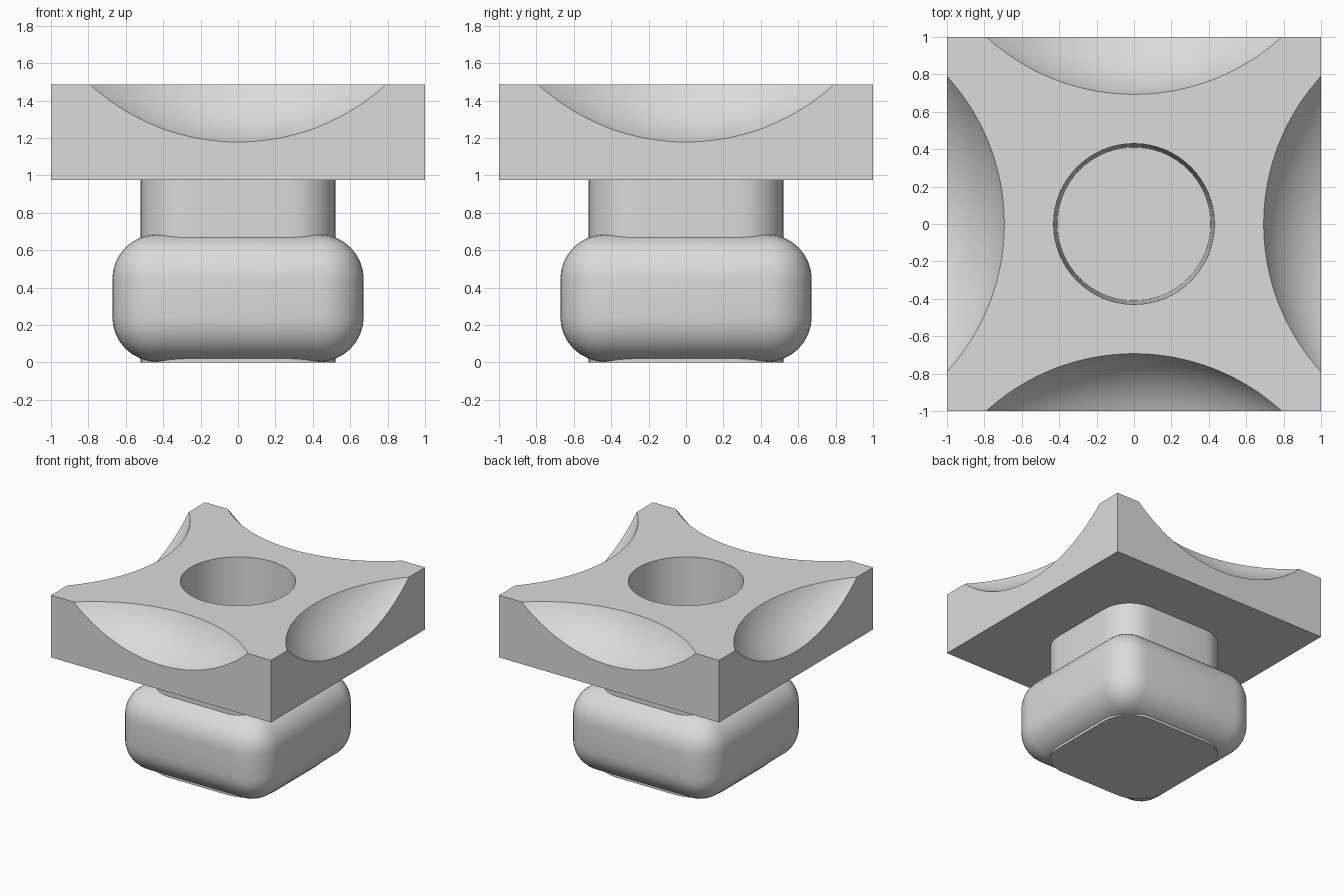
import bpy, bmesh, math
from mathutils import Matrix

if "Cube" in bpy.data.objects:
    bpy.data.objects.remove(bpy.data.objects["Cube"])

grey = bpy.data.materials.new("light grey")
grey.diffuse_color = (0.71, 0.71, 0.71, 1)
grey.use_nodes = True
grey.node_tree.nodes["Principled BSDF"].inputs["Base Color"].default_value = grey.diffuse_color


def make(name, bm, helper=False):
    bmesh.ops.recalc_face_normals(bm, faces=bm.faces)
    mesh = bpy.data.meshes.new(name)
    bm.to_mesh(mesh)
    bm.free()
    mesh.materials.append(grey)
    obj = bpy.data.objects.new(name, mesh)
    bpy.context.collection.objects.link(obj)
    obj.hide_render = helper
    if helper:
        obj.hide_set(True)
    return obj


def box(half, z0, z1):
    bm = bmesh.new()
    size = Matrix.Diagonal((2 * half, 2 * half, z1 - z0, 1))
    bmesh.ops.create_cube(bm, size=1, matrix=Matrix.Translation((0, 0, (z0 + z1) / 2)) @ size)
    return bm


def round_edges(bm, radius, segments, upright_only):
    edges = [e for e in bm.edges if not upright_only
             or abs(e.verts[0].co.z - e.verts[1].co.z) > 0.1]
    bmesh.ops.bevel(bm, geom=edges, offset=radius, segments=segments,
                    profile=0.5, affect='EDGES')


def smooth(obj):
    bpy.ops.object.select_all(action='DESELECT')
    bpy.context.view_layer.objects.active = obj
    obj.select_set(True)
    bpy.ops.object.shade_smooth_by_angle(angle=math.radians(30))


def cut(obj, cutter):
    mod = obj.modifiers.new("cut", 'BOOLEAN')
    mod.operation = 'DIFFERENCE'
    mod.solver = 'EXACT'
    mod.object = cutter
    bpy.context.view_layer.objects.active = obj
    bpy.ops.object.modifier_apply(modifier=mod.name)
    bpy.data.objects.remove(cutter)


BOTTOM, TOP = 0.975, 1.485

# Square top slab
slab = make("top_slab", box(1, BOTTOM, TOP))


def scoop(shift, arc_radius, arc_offset, rings=49, sides=96):
    """Barrel turned about a line along x, just outside the slab's upper edge."""
    bm = bmesh.new()
    loops = []
    for i in range(rings):
        x = -0.9 + 1.8 * i / (rings - 1)
        depth = math.sqrt(arc_radius ** 2 - x * x) - arc_offset
        r = math.hypot(shift + depth, shift)
        loops.append([bm.verts.new((x, -1 - shift + r * math.cos(a), TOP + shift + r * math.sin(a)))
                      for a in (math.tau * (j + 0.5) / sides for j in range(sides))])
    for a, b in zip(loops, loops[1:]):
        for j in range(sides):
            k = (j + 1) % sides
            bm.faces.new((a[j], a[k], b[k], b[j]))
    bm.faces.new(loops[0])
    bm.faces.new(loops[-1])
    return bm


# Four concave scoops along the upper edges
for i in range(4):
    bm = scoop(0.2, 1.17, 0.863)
    bm.transform(Matrix.Rotation(i * math.pi / 2, 4, 'Z'))
    cut(slab, make("scoop_cutter", bm, True))

# Slightly tapered round socket through the slab, floored by the column
bm = bmesh.new()
slope = 0.02 / (TOP - BOTTOM)
extra = 0.05
bmesh.ops.create_cone(bm, cap_ends=True, segments=64,
                      radius1=0.41 - slope * extra, radius2=0.43 + slope * extra,
                      depth=TOP - BOTTOM + 2 * extra,
                      matrix=Matrix.Translation((0, 0, (TOP + BOTTOM) / 2)))
cut(slab, make("socket_cutter", bm, True))
smooth(slab)

# Column with rounded upright corners
bm = box(0.52, 0, BOTTOM + 0.005)
round_edges(bm, 0.25, 8, True)
smooth(make("column", bm))

# Soft, fully rounded cushion around the column foot
bm = box(0.672, 0.003, 0.685)
round_edges(bm, 0.24, 8, False)
smooth(make("cushion", bm))
